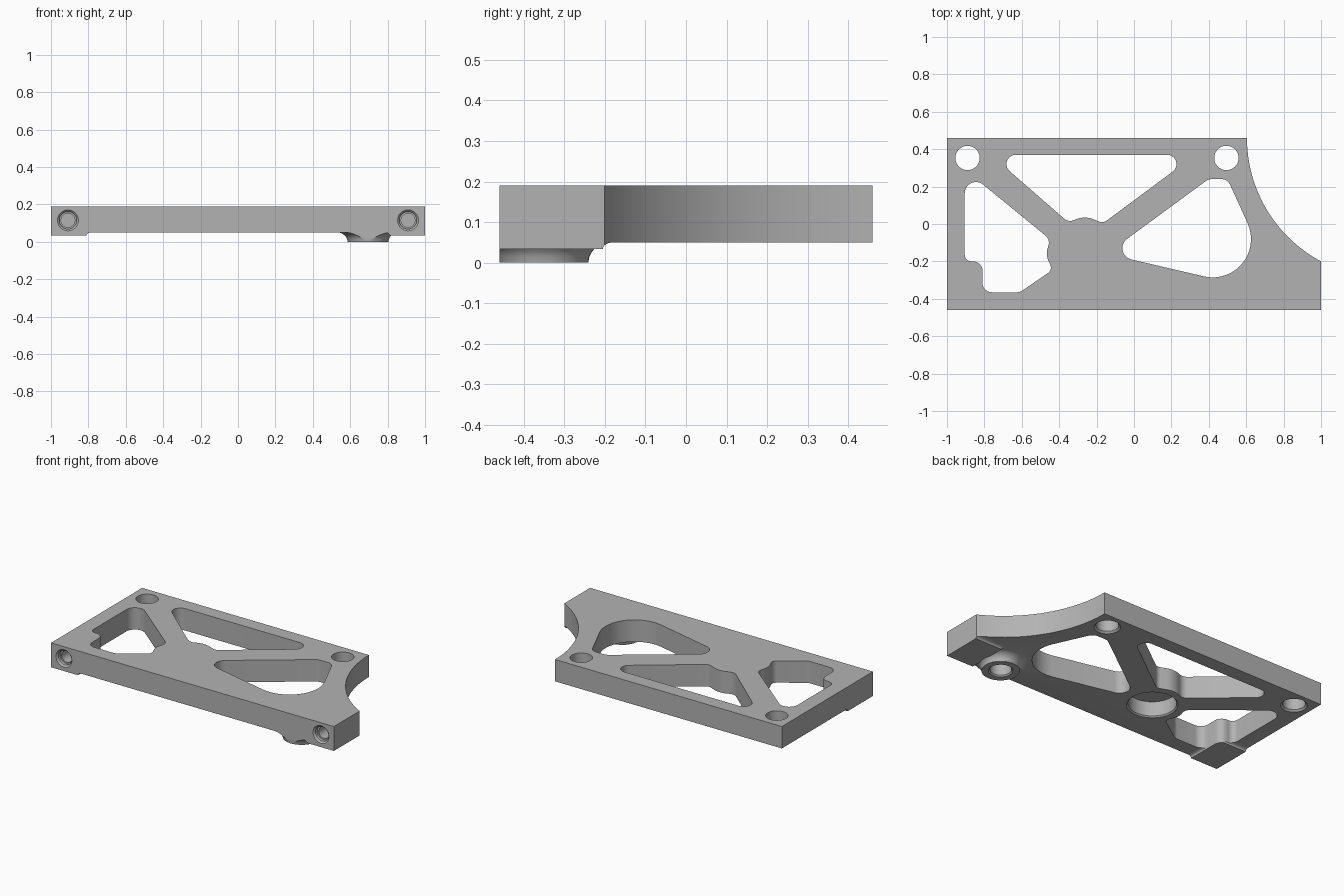
import bpy, bmesh, math
from mathutils import Vector, Matrix

if "Cube" in bpy.data.objects:
    bpy.data.objects.remove(bpy.data.objects["Cube"])

TOP, UNDER, PAD, FRONT = 0.19, 0.05, 0.034, -0.46

metal = bpy.data.materials.new("plain grey")
metal.use_nodes = True
metal.diffuse_color = (0.45, 0.45, 0.45, 1)
metal.node_tree.nodes["Principled BSDF"].inputs["Base Color"].default_value = metal.diffuse_color


def loft(name, rings):
    """Closed solid through rings of equal point count."""
    bm = bmesh.new()
    loops = [[bm.verts.new(p) for p in ring] for ring in rings]
    for a, b in zip(loops, loops[1:]):
        for i in range(len(a)):
            j = (i + 1) % len(a)
            bm.faces.new((a[i], a[j], b[j], b[i]))
    bm.faces.new(loops[0][::-1])
    bm.faces.new(loops[-1])
    bmesh.ops.recalc_face_normals(bm, faces=bm.faces)
    mesh = bpy.data.meshes.new(name)
    bm.to_mesh(mesh)
    bm.free()
    mesh.materials.append(metal)
    obj = bpy.data.objects.new(name, mesh)
    bpy.context.collection.objects.link(obj)
    return obj


def prism(name, outline, z0, z1):
    return loft(name, [[(x, y, z) for x, y in outline] for z in (z0, z1)])


def lathe(name, profile, place, sides=48):
    """Revolved solid from (radius, height) pairs."""
    turn = [2 * math.pi * i / sides for i in range(sides)]
    return loft(name, [[place @ Vector((r * math.cos(a), r * math.sin(a), h))
                        for a in turn] for r, h in profile])


def rounded(corners):
    """Outline from (x, y, radius) corners, each replaced by an arc."""
    points = []
    for i, (x, y, r) in enumerate(corners):
        p = Vector((x, y))
        u = (Vector(corners[i - 1][:2]) - p).normalized()
        v = (Vector(corners[(i + 1) % len(corners)][:2]) - p).normalized()
        half = u.angle(v) / 2
        centre = p + (u + v).normalized() * (r / math.sin(half))
        reach = r / math.tan(half)
        start, end = p + u * reach - centre, p + v * reach - centre
        sweep = math.atan2(start.cross(end), start.dot(end))
        steps = max(4, round(abs(sweep) / 0.15))
        points += [centre + Matrix.Rotation(sweep * k / steps, 2) @ start
                   for k in range(steps + 1)]
    return points


def combine(body, tool, operation):
    mod = body.modifiers.new(operation, 'BOOLEAN')
    mod.object, mod.operation, mod.solver = tool, operation, 'EXACT'
    bpy.context.view_layer.objects.active = body
    bpy.ops.object.modifier_apply(modifier=mod.name)
    bpy.data.objects.remove(tool)


# Main slab, oversized until it is trimmed to the outline
plate = prism("bracket_plate", [(-2, -1), (2, -1), (2, 1), (-2, 1)], UNDER, 0.3)

# Raised corner pads with a concave blend into the underside
for side in (-1, 1):
    rings = []
    for k in range(7):
        a = math.pi / 2 * k / 6
        d, z = 0.025 * (1 - math.cos(a)), PAD + (UNDER - PAD) * math.sin(a)
        if k == 6:
            z += 0.001
        x, y = side * (0.81 - d), -0.205 + d
        rings.append([(x, -0.8, z), (side * 1.5, -0.8, z), (side * 1.5, y, z), (x, y, z)])
    rings.append([(px, py, 0.1) for px, py, _ in rings[-1]])
    combine(plate, loft("corner_pad", rings), 'UNION')

# Flared round foot
foot_place = Matrix.Translation((0.695, -0.35, 0))
combine(plate, lathe("round_foot", [(0.109, 0), (0.112, 0.015), (0.118, 0.027), (0.127, 0.037),
                                    (0.139, 0.045), (0.155, 0.051), (0.155, 0.1)], foot_place), 'UNION')

# Outer outline with the hollow curved corner
cx, cy, radius = 1.352, 0.46, 0.748
end = math.atan2(0.662, cx - 1)
arc = [(cx - radius * math.cos(end * k / 24), cy - radius * math.sin(end * k / 24))
       for k in range(25)]
outline = [(-1, FRONT), (1, FRONT)] + arc[::-1] + [(-1, 0.46)]
combine(plate, prism("outline", outline, -0.1, TOP), 'INTERSECT')

# Weight-saving windows
windows = [
    [(-0.765, 0.37, 0.05), (0.328, 0.37, 0.05), (-0.165, 0.004, 0.04),
     (-0.265, 0.045, 0.12), (-0.35, 0.008, 0.05)],
    [(-0.905, 0.291, 0.06), (-0.445, -0.085, 0.05), (-0.475, -0.16, 0.1),
     (-0.435, -0.245, 0.035), (-0.61, -0.365, 0.05), (-0.81, -0.365, 0.05),
     (-0.81, -0.2, 0.05), (-0.905, -0.2, 0.035)],
    [(-0.145, -0.159, 0.062), (0.398, 0.24, 0.06), (0.5, 0.24, 0.05), (0.78, -0.375, 0.205)],
]
for corners in windows:
    combine(plate, prism("window", rounded(corners), -0.1, 0.3), 'DIFFERENCE')


def bore(x, y, z, r, lip, depth, axis=Matrix()):
    """Round hole with a bevelled mouth, cut along the local z axis."""
    mouth = r + lip
    profile = [(mouth, -0.05), (mouth, 0), (r, lip), (r, depth)]
    combine(plate, lathe("bore", profile, Matrix.Translation((x, y, z)) @ axis), 'DIFFERENCE')


# Through holes, central blind socket and foot socket
for x in (-0.89, 0.494):
    bore(x, 0.353, UNDER, 0.065, 0.011, 0.3)
bore(-0.27, -0.16, UNDER, 0.138, 0.008, 0.1)
bore(0.695, -0.35, 0, 0.062, 0.008, 0.13)

# Stepped screw holes in the front edge
inward = Matrix.Rotation(-math.pi / 2, 4, 'X')
for x in (-0.909, 0.909):
    bore(x, FRONT, 0.115, 0.046, 0.01, 0.03, inward)
    bore(x, FRONT, 0.115, 0.037, 0.001, 0.2, inward)

bpy.ops.object.select_all(action='DESELECT')
plate.select_set(True)
bpy.context.view_layer.objects.active = plate
bpy.ops.object.shade_smooth_by_angle(angle=math.radians(30))
